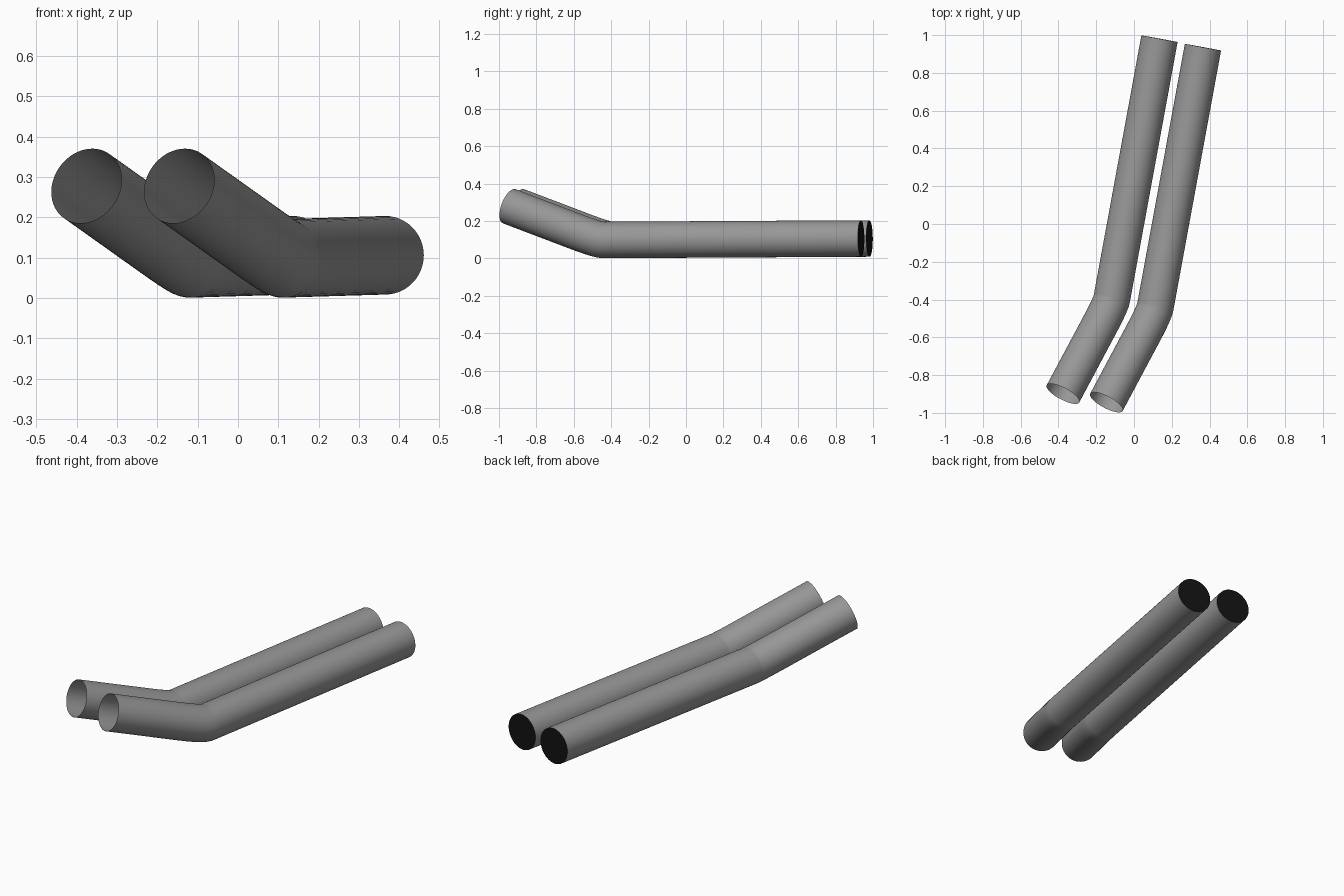
import bpy, bmesh, math
from mathutils import Vector

if "Cube" in bpy.data.objects:
    bpy.data.objects.remove(bpy.data.objects["Cube"])

RADIUS, SIDES = 0.0975, 48
FRONT = Vector((-0.376, -0.899, 0.278))
CORNER = Vector((-0.123, -0.425, 0.098))
BACK = Vector((0.135, 0.981, 0.106))


def colour(name, v):
    mat = bpy.data.materials.new(name)
    mat.diffuse_color = (v, v, v, 1)
    mat.use_nodes = True
    mat.node_tree.nodes["Principled BSDF"].inputs["Base Color"].default_value = mat.diffuse_color
    return mat


GREY = colour("dark_grey", 0.31)
BLACK = colour("black", 0.006)


def bent_path():
    # straight front run, short soft bend, long straight back run
    a = CORNER + (FRONT - CORNER).normalized() * 0.14
    b = CORNER + (BACK - CORNER).normalized() * 0.03
    bend = [a.lerp(CORNER, t).lerp(CORNER.lerp(b, t), t)
            for t in (i / 5 for i in range(6))]
    return [FRONT] + bend + [BACK]


def pipe(name, offset):
    pts = [p + offset for p in bent_path()]
    bm = bmesh.new()
    rings = []
    for i, p in enumerate(pts):
        tangent = (pts[min(i + 1, len(pts) - 1)] - pts[max(i - 1, 0)])
        if 0 < i < len(pts) - 1:
            tangent = (pts[i + 1] - p).normalized() + (p - pts[i - 1]).normalized()
        tangent.normalize()
        side = tangent.cross(Vector((0, 0, 1))).normalized()
        up = side.cross(tangent)
        rings.append([bm.verts.new(p + RADIUS * (math.cos(a) * side + math.sin(a) * up))
                      for a in (2 * math.pi * k / SIDES for k in range(SIDES))])
    for r0, r1 in zip(rings, rings[1:]):
        for k in range(SIDES):
            n = (k + 1) % SIDES
            bm.faces.new((r0[k], r0[n], r1[n], r1[k])).smooth = True
    # black disc closing the back end, on its own vertices for a sharp rim
    disc = bm.faces.new([bm.verts.new(v.co) for v in rings[-1]])
    disc.material_index = 1
    bmesh.ops.recalc_face_normals(bm, faces=bm.faces)
    disc.normal_update()
    if disc.normal.y < 0:
        disc.normal_flip()
    mesh = bpy.data.meshes.new(name)
    bm.to_mesh(mesh)
    bm.free()
    mesh.materials.append(GREY)
    mesh.materials.append(BLACK)
    ob = bpy.data.objects.new(name, mesh)
    bpy.context.collection.objects.link(ob)


# two parallel pipes, open at the front
pipe("left_pipe", Vector((0, 0, 0)))
pipe("right_pipe", Vector((0.23, -0.045, 0)))
